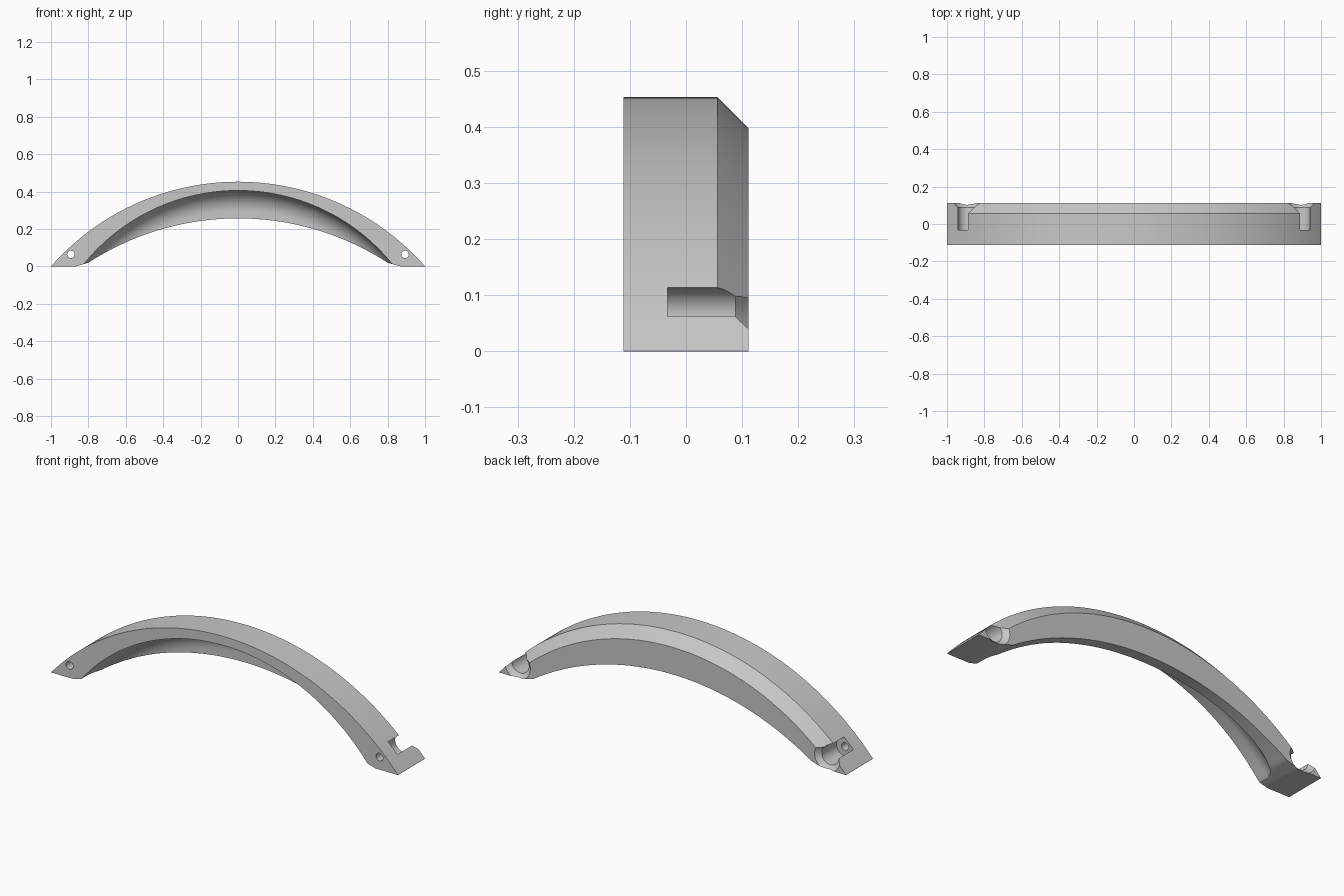
import bpy, bmesh, math

if "Cube" in bpy.data.objects:
    bpy.data.objects.remove(bpy.data.objects["Cube"], do_unlink=True)

FRONT, BACK = -0.111, 0.111
CHAMFER = 0.055
WALL = 0.054          # depth position of the scoop's rear wall
FILLET = 0.11         # rounding between scoop ceiling and wall
OUTER_R, LIP_R = 1.3303, 1.06
SCREW_X, SCREW_Z = 0.893, 0.065


def arc(x, crown, radius):
    """Height of a circular arch with its crown on the centre line."""
    return math.sqrt(radius ** 2 - x ** 2) + crown - radius


def slope(x, radius):
    """Turns a thickness across an arch into a vertical one."""
    return math.sqrt(1 - (x / radius) ** 2)


def underside(x):
    x = abs(x)
    if x > 0.87:
        return 0.0
    if x > 0.8:
        return 0.02 * (0.87 - x) / 0.07
    return arc(x, 0.257, 1.468)


def section(x, steps=14):
    """Cross-section of the handle: top, back chamfer, base and scoop."""
    top, low = max(0.0, arc(x, 0.453, OUTER_R)), underside(x)
    drop = CHAMFER / slope(x, OUTER_R) if abs(x) < SCREW_X else 0.0
    lip, round_z = low, FILLET
    if abs(x) < 0.83:
        lip = max(low, arc(x, 0.406, LIP_R))
        round_z = FILLET / slope(x, LIP_R)
    sweep = math.acos(1 - min((lip - low) / round_z, 1))
    inner = WALL - FILLET
    pts = [(FRONT, top), (BACK - CHAMFER, top),
           (BACK, max(top - drop, low)), (BACK, low),
           (inner + FILLET * math.sin(sweep), low)]
    for i in range(steps + 1):
        a = sweep * (1 - i / steps)
        pts.append((inner + FILLET * math.sin(a),
                    lip - round_z * (1 - math.cos(a))))
    pts.append((FRONT, lip))
    return [(x, y, z) for y, z in pts]


def loft(name, rings):
    """Skin a closed solid through a list of closed rings."""
    bm = bmesh.new()
    rows = [[bm.verts.new(p) for p in ring] for ring in rings]
    n = len(rows[0])
    for a, b in zip(rows, rows[1:]):
        for i in range(n):
            j = (i + 1) % n
            bm.faces.new((a[i], a[j], b[j], b[i]))
    bm.faces.new(rows[0])
    bm.faces.new(rows[-1])
    bmesh.ops.remove_doubles(bm, verts=bm.verts, dist=1e-5)
    bmesh.ops.recalc_face_normals(bm, faces=bm.faces)
    mesh = bpy.data.meshes.new(name)
    bm.to_mesh(mesh)
    bm.free()
    obj = bpy.data.objects.new(name, mesh)
    bpy.context.collection.objects.link(obj)
    return obj


# Arched grip, lofted along its length
half = [0.8 * i / 40 for i in range(1, 41)]
half += [0.81, 0.818, 0.825, 0.83, 0.85, 0.87, 0.88, SCREW_X - 0.001,
         SCREW_X + 0.001, 0.92, 0.94, 0.96, 0.98, 0.9995]
stations = [-x for x in reversed(half)] + [0.0] + half
handle = loft("arched_handle", [section(x) for x in stations])

# Screw recesses: flared bore and a narrow through hole
profile = [(0.084, 0.12), (0.049, 0.088), (0.049, -0.033),
           (0.02, -0.033), (0.02, -0.13)]
for side in (-1, 1):
    rings = []
    for r, y in profile:
        rings.append([(side * SCREW_X + r * math.cos(k * math.tau / 48), y,
                       SCREW_Z + r * math.sin(k * math.tau / 48))
                      for k in range(48)])
    cutter = loft("screw_cutter", rings)
    cutter.hide_render = True
    mod = handle.modifiers.new("screw_recess", 'BOOLEAN')
    mod.operation = 'DIFFERENCE'
    mod.solver = 'EXACT'
    mod.object = cutter
    bpy.context.view_layer.objects.active = handle
    bpy.ops.object.modifier_apply(modifier=mod.name)
    bpy.data.objects.remove(cutter, do_unlink=True)

# Plain grey finish
grey = bpy.data.materials.new("plain_grey")
grey.use_nodes = True
color = (0.58, 0.58, 0.58, 1)
grey.diffuse_color = color
grey.node_tree.nodes["Principled BSDF"].inputs["Base Color"].default_value = color
handle.data.materials.clear()
handle.data.materials.append(grey)

bpy.ops.object.select_all(action='DESELECT')
handle.select_set(True)
bpy.context.view_layer.objects.active = handle
bpy.ops.object.shade_smooth_by_angle(angle=math.radians(28))
